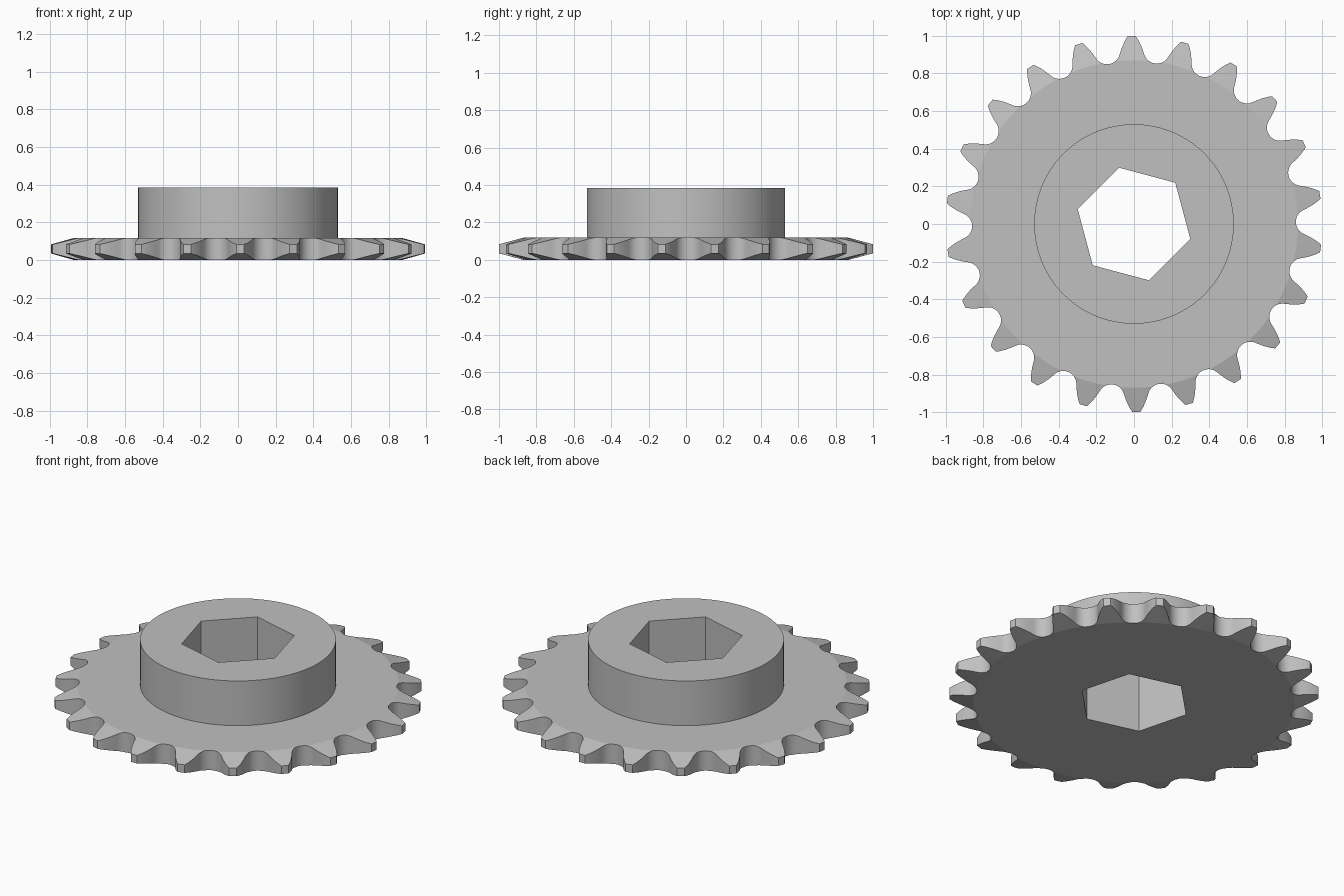
import bpy, bmesh
from math import sin, cos, pi, radians, hypot, atan2
from mathutils import Vector

cube = bpy.data.objects.get("Cube")
if cube:
    bpy.data.objects.remove(cube, do_unlink=True)

TEETH = 22
PITCH_R, SEAT_R = 0.93, 0.07
PLATE_H, HUB_H = 0.118, 0.385
HALF = pi / TEETH

steel = bpy.data.materials.new("steel grey")
steel.use_nodes = True
grey = (0.53, 0.53, 0.53, 1)
steel.diffuse_color = grey
steel.node_tree.nodes["Principled BSDF"].inputs["Base Color"].default_value = grey


def circle(r, n, start=0.0):
    return [(r * cos(start + 2 * pi * i / n), r * sin(start + 2 * pi * i / n)) for i in range(n)]


def loft(name, sections):
    """Closed solid through a stack of (outline, z) sections."""
    bm = bmesh.new()
    rings = [[bm.verts.new((x, y, z)) for x, y in pts] for pts, z in sections]
    n = len(rings[0])
    for a, b in zip(rings, rings[1:]):
        for i in range(n):
            j = (i + 1) % n
            bm.faces.new((a[i], a[j], b[j], b[i]))
    bm.faces.new(rings[0][::-1])
    bm.faces.new(rings[-1])
    mesh = bpy.data.meshes.new(name)
    bm.to_mesh(mesh)
    bm.free()
    mesh.materials.append(steel)
    obj = bpy.data.objects.new(name, mesh)
    bpy.context.collection.objects.link(obj)
    return obj


def half_tooth():
    """Polar points from the bottom of a roller seat up to the tooth tip."""
    seat = Vector((PITCH_R * cos(HALF), PITCH_R * sin(HALF)))
    pts = []
    for i in range(10):
        a = pi + HALF + radians(62) * i / 9
        pts.append(seat + SEAT_R * Vector((cos(a), sin(a))))
    # convex upper flank
    start, bend, tip = pts[-1], Vector((0.965, 0.046)), Vector((0.9995, 0.02))
    for i in range(1, 9):
        t = i / 8
        pts.append((1 - t) ** 2 * start + 2 * t * (1 - t) * bend + t * t * tip)
    return [(hypot(*p), atan2(p.y, p.x)) for p in pts]


# Toothed outline, counter-clockwise
half = half_tooth()
tooth = [(r, -a) for r, a in half] + [(r, a) for r, a in half[:0:-1]]
outline = []
for k in range(TEETH):
    turn = radians(90.7) + 2 * HALF * k
    outline += [(r * cos(a + turn), r * sin(a + turn)) for r, a in tooth]

# Sprocket body: chamfered plate with a raised hub
SEGS = 120
sprocket = loft("sprocket", [
    (circle(0.87, SEGS), 0),
    (circle(1.03, SEGS), 0.043),
    (circle(1.03, SEGS), PLATE_H - 0.043),
    (circle(0.87, SEGS), PLATE_H),
    (circle(0.53, SEGS), PLATE_H),
    (circle(0.53, SEGS), HUB_H)])

# Cutters: tooth form and hexagonal bore
tooth_cutter = loft("tooth_cutter", [(outline, -0.2), (outline, 0.6)])
hexagon = circle(0.31, 6, radians(45))
bore_cutter = loft("bore_cutter", [(hexagon, -0.3), (hexagon, 0.7)])

for cutter, op in ((tooth_cutter, 'INTERSECT'), (bore_cutter, 'DIFFERENCE')):
    mod = sprocket.modifiers.new(cutter.name, 'BOOLEAN')
    mod.object, mod.operation, mod.solver = cutter, op, 'EXACT'

bpy.ops.object.select_all(action='DESELECT')
sprocket.select_set(True)
bpy.context.view_layer.objects.active = sprocket
for mod in list(sprocket.modifiers):
    bpy.ops.object.modifier_apply(modifier=mod.name)
for cutter in (tooth_cutter, bore_cutter):
    bpy.data.objects.remove(cutter, do_unlink=True)

bpy.ops.object.shade_smooth_by_angle(angle=radians(12))
